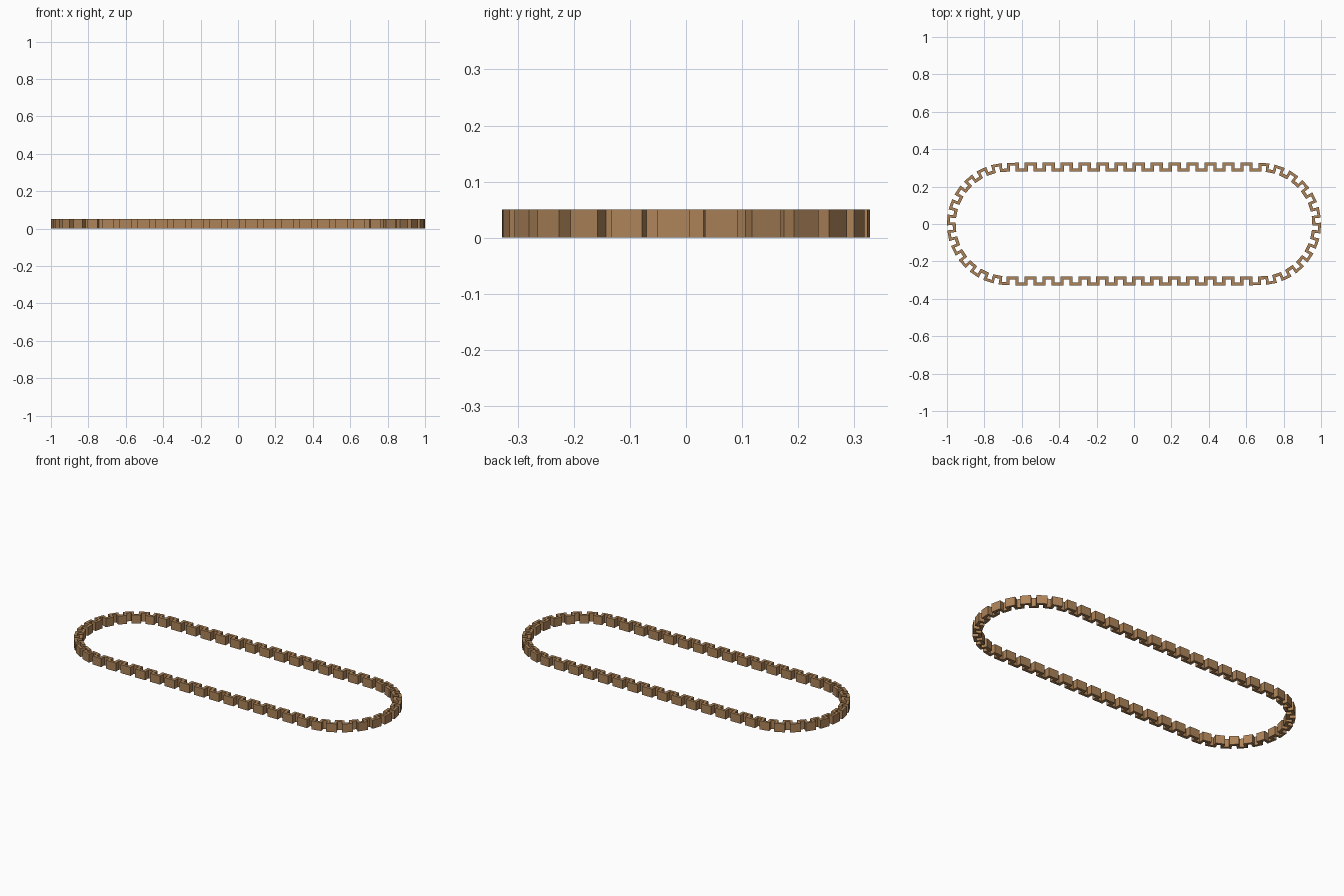
import bpy, bmesh, math

if "Cube" in bpy.data.objects:
    bpy.data.objects.remove(bpy.data.objects["Cube"])

R, HALF, H = 0.304, 0.673, 0.05        # end radius, half straight length, height
HI, LO, T = 0.0235, -0.0235, 0.016     # meander outer / inner offset, wall thickness
N_ARC, N_STR, PHASE = 12, 14, -0.26    # teeth per end, per straight, start shift
TOTAL = 2 * (N_ARC + N_STR)


def track(s, d):
    """Point on the stadium track at tooth position s, pushed outward by d."""
    s %= TOTAL
    sign = 1
    if s >= TOTAL / 2:
        s, sign = s - TOTAL / 2, -1
    if s <= N_ARC:
        a = -math.pi / 2 + math.pi * s / N_ARC
        p = (HALF + (R + d) * math.cos(a), (R + d) * math.sin(a))
    else:
        p = (HALF - 2 * HALF * (s - N_ARC) / N_STR, R + d)
    return sign * p[0], sign * p[1]


# Square-wave wall outline: matching outer and inner edge points
WO, WI = 0.34, 0.16
pairs = []
for k in range(TOTAL):
    c = k + PHASE
    pairs += [((c - WO, HI), (c - WI, HI - T)),
              ((c + WO, HI), (c + WI, HI - T)),
              ((c + WO, LO + T), (c + WI, LO)),
              ((c + 1 - WO, LO + T), (c + 1 - WI, LO))]

# Extruded meander band
bm = bmesh.new()
rings = [[[bm.verts.new((*track(*p), z)) for p in pr] for pr in pairs] for z in (0, H)]
lo, up = rings
n = len(pairs)
for i in range(n):
    j = (i + 1) % n
    bm.faces.new((lo[i][0], lo[i][1], lo[j][1], lo[j][0]))
    bm.faces.new((up[i][0], up[j][0], up[j][1], up[i][1]))
    bm.faces.new((lo[i][0], lo[j][0], up[j][0], up[i][0]))
    bm.faces.new((lo[i][1], up[i][1], up[j][1], lo[j][1]))
bmesh.ops.recalc_face_normals(bm, faces=bm.faces)
me = bpy.data.meshes.new("meander_border")
bm.to_mesh(me)
bm.free()
ob = bpy.data.objects.new("meander_border", me)
bpy.context.collection.objects.link(ob)

mat = bpy.data.materials.new("brown")
mat.diffuse_color = (0.42, 0.23, 0.1, 1)
mat.use_nodes = True
mat.node_tree.nodes["Principled BSDF"].inputs["Base Color"].default_value = mat.diffuse_color
me.materials.append(mat)
